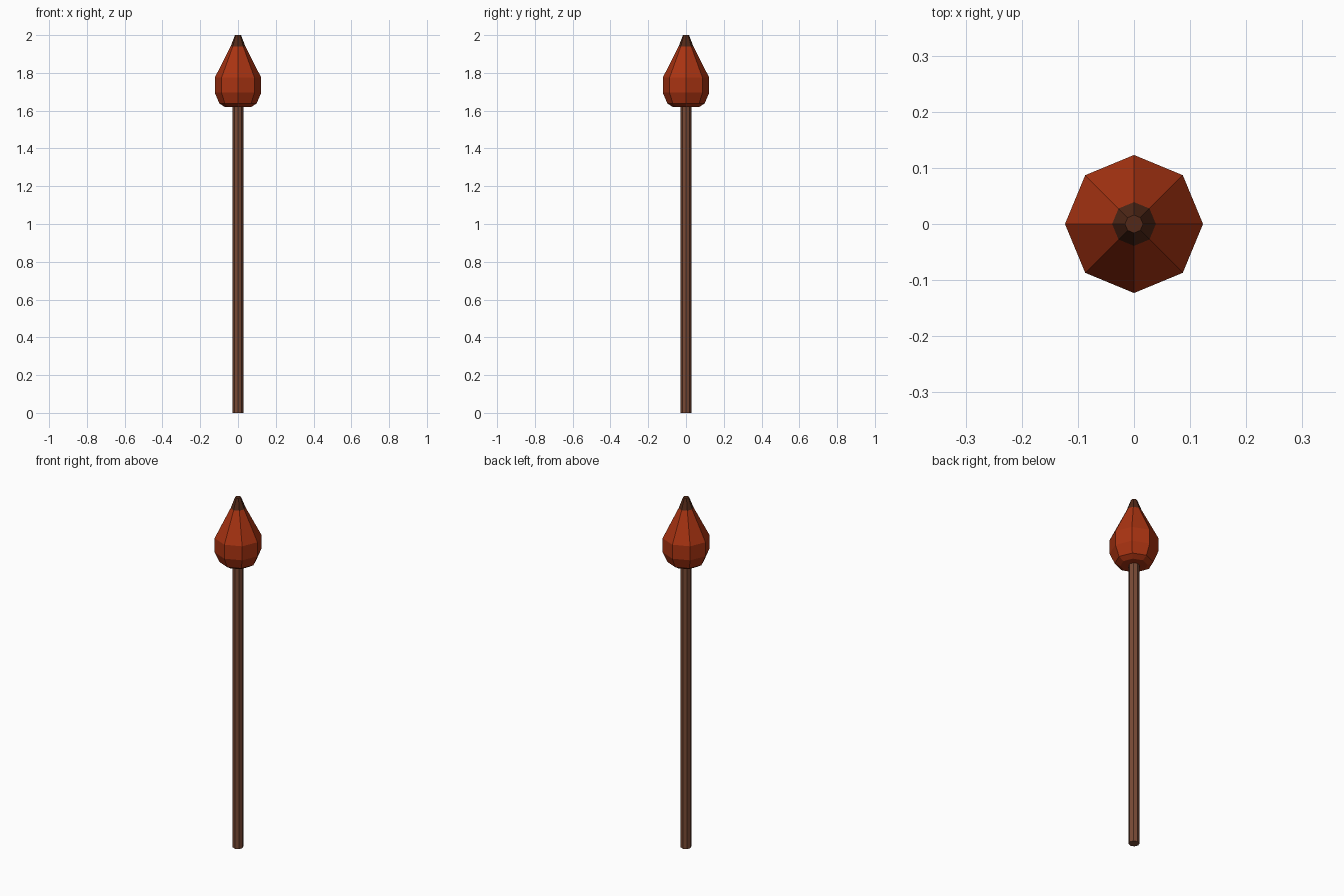
import bpy, bmesh, math

if "Cube" in bpy.data.objects:
    bpy.data.objects.remove(bpy.data.objects["Cube"])

def material(name, rgb):
    m = bpy.data.materials.new(name)
    m.diffuse_color = (*rgb, 1)
    m.use_nodes = True
    m.node_tree.nodes["Principled BSDF"].inputs["Base Color"].default_value = m.diffuse_color
    return m

wood = material("brown wood", (0.19, 0.068, 0.036))
red = material("rust red", (0.40, 0.034, 0.006))
dark = material("dark brown", (0.085, 0.022, 0.009))

def lathe(name, profile, mat, cap_bottom=True, cap_top=True, sides=8):
    """Eight-sided turned shape from (radius, height) points."""
    bm = bmesh.new()
    rings = [[bm.verts.new((r * math.cos(2 * math.pi * i / sides),
                            r * math.sin(2 * math.pi * i / sides), z))
              for i in range(sides)] for r, z in profile]
    for a, b in zip(rings, rings[1:]):
        for i in range(sides):
            j = (i + 1) % sides
            bm.faces.new((a[i], a[j], b[j], b[i]))
    if cap_bottom:
        bm.faces.new(rings[0][::-1])
    if cap_top:
        bm.faces.new(rings[-1])
    me = bpy.data.meshes.new(name)
    bm.to_mesh(me)
    bm.free()
    me.materials.append(mat)
    ob = bpy.data.objects.new(name, me)
    bpy.context.collection.objects.link(ob)
    return ob

# Long straight handle
lathe("handle", [(0.028, 0), (0.028, 1.625)], wood, cap_top=False)
# Bulb-shaped head
lathe("head", [(0.07, 1.62), (0.098, 1.637), (0.123, 1.695), (0.123, 1.775), (0.039, 1.94)],
      red, cap_top=False)
# Charred tip
lathe("tip", [(0.039, 1.94), (0.016, 2.0)], dark, cap_bottom=False)
